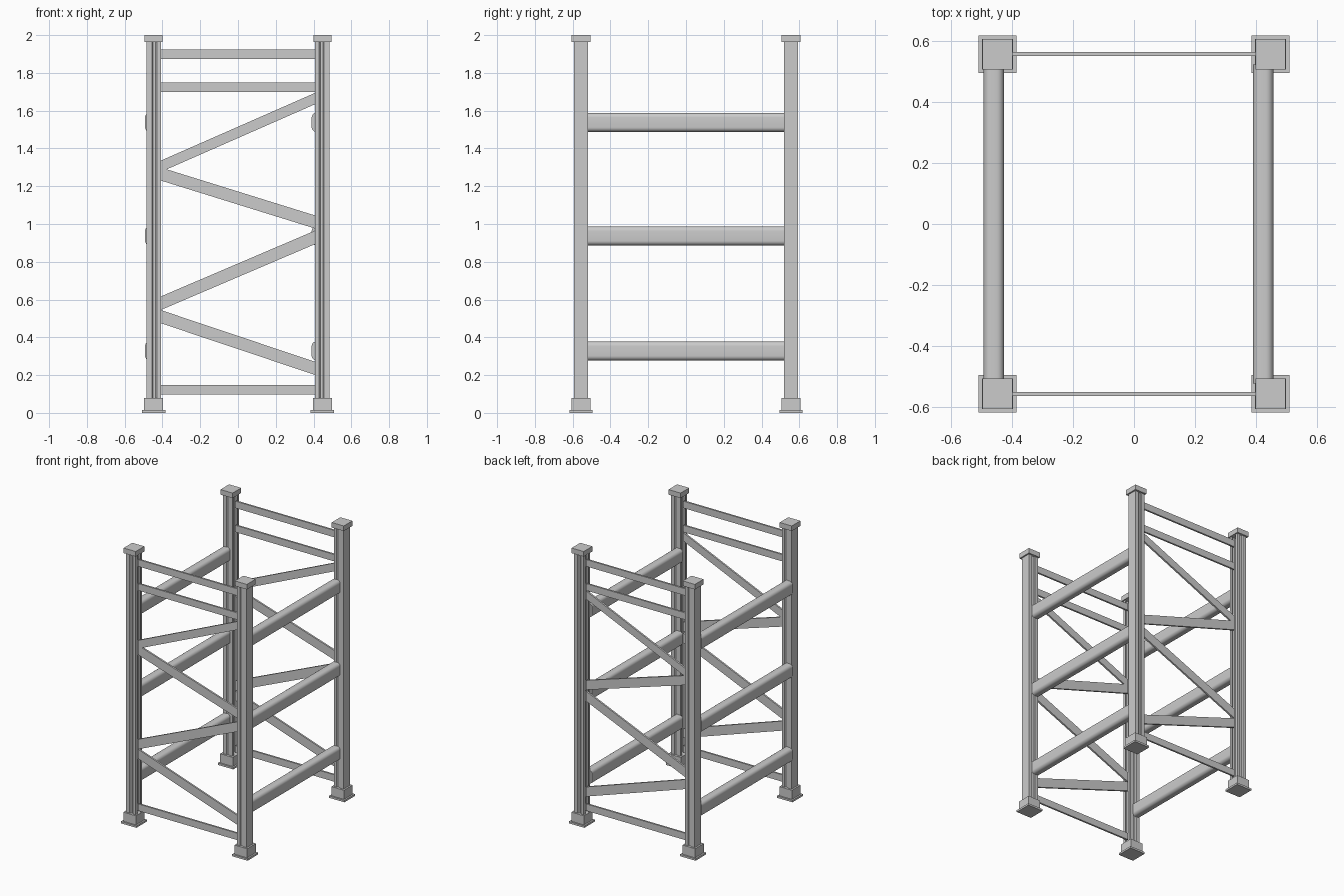
import bpy, bmesh, math
from mathutils import Vector

if "Cube" in bpy.data.objects:
    bpy.data.objects.remove(bpy.data.objects["Cube"])

PX, PY = 0.447, 0.556      # post centre offsets


def make(name, pts, vec, closed=True):
    """Sweep a 3D outline along vec; closed outlines get end faces."""
    bm = bmesh.new()
    vec = Vector(vec)
    a = [bm.verts.new(p) for p in pts]
    b = [bm.verts.new(Vector(p) + vec) for p in pts]
    n = len(pts)
    for i in range(n if closed else n - 1):
        j = (i + 1) % n
        bm.faces.new((a[i], a[j], b[j], b[i]))
    if closed:
        bm.faces.new(a[::-1])
        bm.faces.new(b)
    bmesh.ops.recalc_face_normals(bm, faces=bm.faces)
    me = bpy.data.meshes.new(name)
    bm.to_mesh(me)
    bm.free()
    ob = bpy.data.objects.new(name, me)
    bpy.context.collection.objects.link(ob)
    return ob


def mirror(ob, x, y):
    m = ob.modifiers.new("Mirror", 'MIRROR')
    m.use_axis = (x, y, False)
    m.use_mirror_merge = False
    return ob


def block(name, wx, wy, z0, z1):
    """Square block on each of the four posts."""
    pts = [(PX + sx * wx / 2, PY + sy * wy / 2, z0)
           for sx, sy in ((-1, -1), (1, -1), (1, 1), (-1, 1))]
    return mirror(make(name, pts, (0, 0, z1 - z0)), True, True)


# Posts: folded channels, open toward the middle of the frame
half = [(0.000, 0.035), (0.026, 0.035), (0.032, 0.028),
        (0.048, 0.028), (0.054, 0.035), (0.074, 0.035), (0.074, 0.018)]
profile = [(u, -v) for u, v in reversed(half)] + half
post = make("post", [(PX + 0.036 - u, PY + v, 0.01) for u, v in profile],
            (0, 0, 1.97), closed=False)
s = post.modifiers.new("Solidify", 'SOLIDIFY')
s.thickness = 0.004
s.offset = 0
s.use_even_offset = True
mirror(post, True, True)

# Feet and caps
block("foot_plate", 0.124, 0.122, 0.0, 0.014)
block("foot_socket", 0.101, 0.1, 0.014, 0.08)
block("post_cap", 0.097, 0.099, 1.963, 2.0)


# Flat braces of the end frames, cut vertically where they meet the posts
def brace(name, zl, zr, width):
    x, t = 0.41, 0.013
    h = width / 2 / math.cos(math.atan2(zr - zl, 2 * x))
    pts = [(-x, PY - t / 2, zl - h), (x, PY - t / 2, zr - h),
           (x, PY - t / 2, zr + h), (-x, PY - t / 2, zl + h)]
    mirror(make(name, pts, (0, t, 0)), False, True)


for i, z in enumerate((0.122, 1.723, 1.898)):
    brace(f"horizontal_brace_{i + 1}", z, z, 0.05)
for i, (zl, zr, w) in enumerate(((0.51, 0.235, 0.066), (0.58, 0.93, 0.066),
                                 (1.265, 1.01, 0.066), (1.305, 1.665, 0.055))):
    brace(f"diagonal_brace_{i + 1}", zl, zr, w)


# Long rounded beams joining the two end frames
def rounded(cx, cz, w, h, r, seg=6):
    pts = []
    for k, (sx, sz) in enumerate(((1, 1), (-1, 1), (-1, -1), (1, -1))):
        for i in range(seg + 1):
            a = math.pi / 2 * (k + i / seg)
            pts.append((cx + sx * (w / 2 - r) + r * math.cos(a), -0.522,
                        cz + sz * (h / 2 - r) + r * math.sin(a)))
    return pts


for side, cx in (("left", -0.459), ("right", 0.423)):
    for i, cz in enumerate((0.328, 0.937, 1.538)):
        ob = make(f"{side}_beam_{i + 1}", rounded(cx, cz, 0.066, 0.1, 0.024),
                  (0, 1.044, 0))
        bpy.ops.object.select_all(action='DESELECT')
        ob.select_set(True)
        bpy.context.view_layer.objects.active = ob
        bpy.ops.object.shade_smooth_by_angle(angle=math.radians(35))
